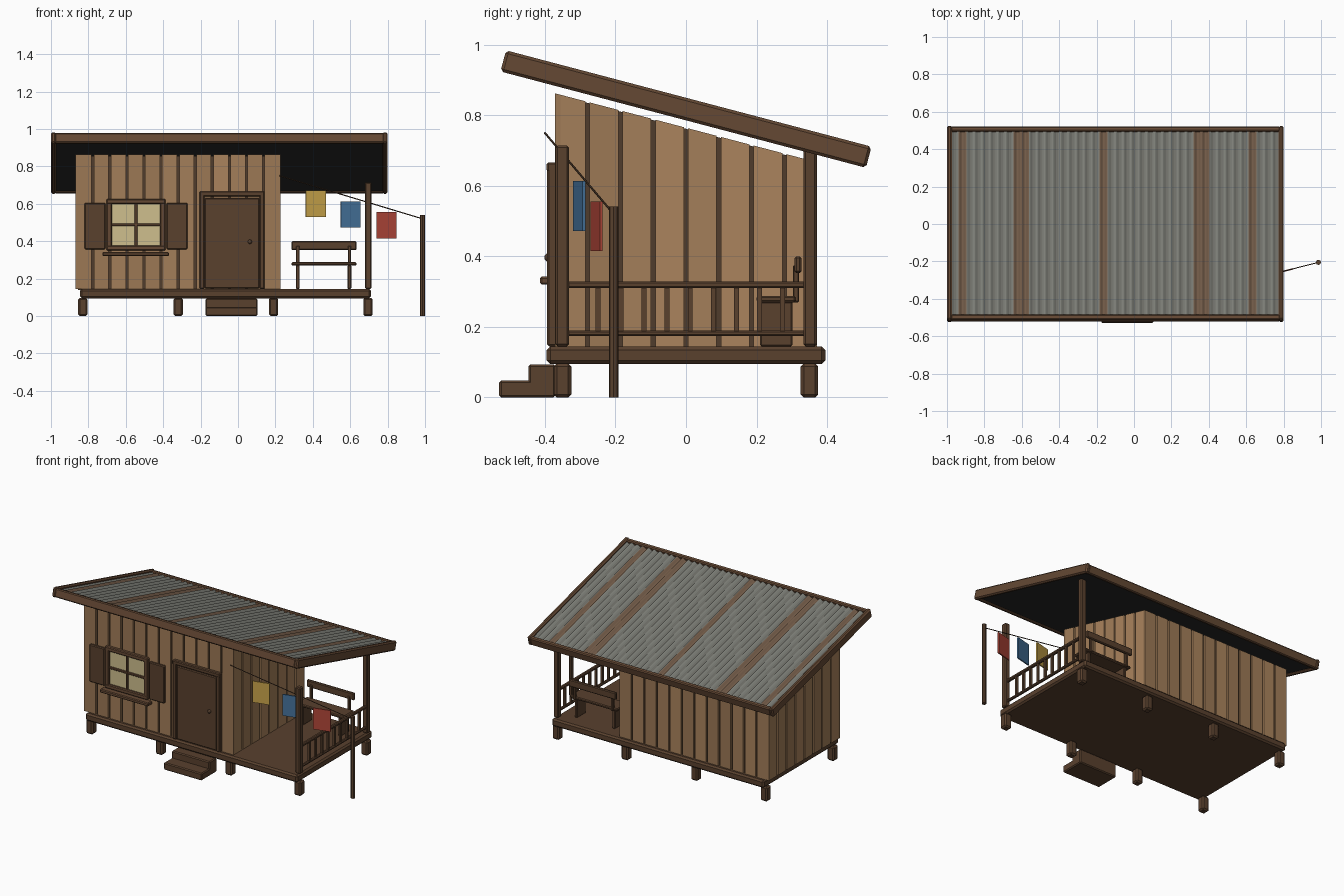
import bpy, bmesh, math, random
from mathutils import Vector, Matrix

if "Cube" in bpy.data.objects:
    bpy.data.objects.remove(bpy.data.objects["Cube"])

random.seed(4)


def mat(name, r, g, b):
    m = bpy.data.materials.new(name)
    m.diffuse_color = (r, g, b, 1)
    m.use_nodes = True
    m.node_tree.nodes["Principled BSDF"].inputs["Base Color"].default_value = m.diffuse_color
    return m


PLANK = [mat("plank_%d" % i, 0.37 * k, 0.21 * k, 0.10 * k) for i, k in enumerate((0.9, 1.0, 1.1))]
DARK = mat("dark_wood", 0.10, 0.052, 0.027)
TRIM = mat("trim_wood", 0.13, 0.066, 0.034)
CORE = mat("wall_gap", 0.08, 0.045, 0.025)
UNDER = mat("roof_underside", 0.025, 0.025, 0.024)
TIN = mat("tin", 0.21, 0.215, 0.19)
TIN2 = mat("dull_tin", 0.16, 0.16, 0.14)
RUST = mat("rust", 0.17, 0.105, 0.065)
GLASS = mat("window_glass", 0.62, 0.52, 0.27)


def finish(bm, name, m, bevel=0):
    bmesh.ops.recalc_face_normals(bm, faces=bm.faces)
    me = bpy.data.meshes.new(name)
    bm.to_mesh(me)
    bm.free()
    ob = bpy.data.objects.new(name, me)
    bpy.context.collection.objects.link(ob)
    for k in (m if isinstance(m, list) else [m]):
        me.materials.append(k)
    if bevel:
        b = ob.modifiers.new("Bevel", 'BEVEL')
        b.width, b.segments = bevel, 1
    return ob


def box(name, x, y, z, m, bevel=0.005, top=None):
    """Box from (min, max) ranges; top(y) gives a sloped top."""
    bm = bmesh.new()
    bmesh.ops.create_cube(bm, size=1)
    for v in bm.verts:
        px, py, pz = (r[1] if c > 0 else r[0] for r, c in zip((x, y, z), v.co))
        v.co = (px, py, top(py) if top and v.co.z > 0 else pz)
    return finish(bm, name, m, bevel)


def rod(name, a, b, r, sides, m):
    a, b = Vector(a), Vector(b)
    bm = bmesh.new()
    bmesh.ops.create_cone(bm, cap_ends=True, segments=sides, radius1=r, radius2=r, depth=(b - a).length)
    rot = (b - a).to_track_quat('Z', 'Y').to_matrix().to_4x4()
    bm.transform(Matrix.Translation((a + b) / 2) @ rot)
    return finish(bm, name, m)


# Floor platform and stilts
box("floor", (-0.845, 0.71), (-0.395, 0.395), (0.095, 0.145), DARK, 0.01)
for x in (-0.83, -0.32, 0.19, 0.695):
    for y in (-0.35, 0.35):
        box("stilt", (x - .025, x + .025), (y - .025, y + .025), (0, 0.097), DARK, 0.009)


# Cabin: dark core clad in vertical planks, top follows the roof slope
def slope(y):
    return 0.765 - 0.263 * y


X0, X1, Y0, Y1, T, G = -0.868, 0.228, -0.372, 0.372, 0.016, 0.006
box("wall_core", (X0 + .012, X1 - .012), (Y0 + .012, Y1 - .012), (0.14, 0), CORE, 0, lambda y: slope(y) - 0.003)
w = (X1 - X0) / 12
for i in range(12):
    a, b = X0 + i * w + (G if i else 0), X0 + (i + 1) * w - (G if i < 11 else 0)
    box("front_plank", (a, b), (Y0, Y0 + T), (0.145, 0), random.choice(PLANK), 0, slope)
    box("back_plank", (a, b), (Y1 - T, Y1), (0.145, 0), random.choice(PLANK), 0, slope)
w = (Y1 - Y0) / 8
for i in range(8):
    a, b = Y0 + i * w + (G if i else T), Y0 + (i + 1) * w - (G if i < 7 else T)
    box("left_plank", (X0, X0 + T), (a, b), (0.145, 0), random.choice(PLANK), 0, slope)
    box("right_plank", (X1 - T, X1), (a, b), (0.145, 0), random.choice(PLANK), 0, slope)

# Door with frame and knob
for x in (-0.206, 0.115):
    box("door_jamb", (x, x + .027), (-0.394, -0.365), (0.145, 0.665), DARK)
box("door_lintel", (-0.206, 0.142), (-0.395, -0.365), (0.64, 0.667), DARK)
box("door", (-0.178, 0.114), (-0.387, -0.365), (0.147, 0.632), DARK)
bm = bmesh.new()
bmesh.ops.create_uvsphere(bm, u_segments=10, v_segments=6, radius=0.012)
bm.transform(Matrix.Translation((0.063, -0.39, 0.397)))
finish(bm, "door_knob", CORE)

# Window, sill and shutters
box("window_glass", (-0.69, -0.40), (-0.378, -0.366), (0.36, 0.615), GLASS, 0)
for x in (-0.703, -0.418):
    box("window_side", (x, x + .03), (-0.393, -0.365), (0.35, 0.626), TRIM)
for z in (0.35, 0.598):
    box("window_rail", (-0.703, -0.388), (-0.394, -0.365), (z, z + .028), TRIM)
box("window_mullion", (-0.553, -0.538), (-0.388, -0.37), (0.36, 0.62), TRIM, 0.003)
box("window_crossbar", (-0.69, -0.40), (-0.387, -0.37), (0.48, 0.495), TRIM, 0.003)
box("window_sill", (-0.725, -0.37), (-0.414, -0.365), (0.32, 0.343), TRIM)
for x in (-0.82, -0.382):
    box("shutter", (x, x + .112), (-0.388, -0.366), (0.357, 0.605), DARK)

# Steps
box("lower_step", (-0.174, 0.104), (-0.53, -0.37), (0, 0.048), DARK, 0.006)
box("upper_step", (-0.174, 0.104), (-0.447, -0.37), (0, 0.094), DARK, 0.006)

# Porch posts and side railing
for y in (-0.351, 0.352):
    box("porch_post", (0.678, 0.714), (y - .019, y + .019), (0.145, 0.715), DARK, 0.006)
box("top_rail", (0.686, 0.708), (-0.34, 0.34), (0.31, 0.329), DARK)
box("bottom_rail", (0.687, 0.707), (-0.34, 0.34), (0.174, 0.19), DARK)
for i in range(9):
    y = -0.25 + i * 0.0655
    box("baluster", (0.69, 0.704), (y - .007, y + .007), (0.185, 0.315), DARK, 0)

# Bench
box("bench_seat", (0.286, 0.634), (0.2, 0.312), (0.27, 0.288), DARK)
for x in (0.32, 0.596):
    box("bench_leg", (x - .01, x + .01), (0.21, 0.302), (0.145, 0.272), DARK, 0.004)
    box("bench_back_support", (x - .009, x + .009), (0.303, 0.32), (0.27, 0.375), DARK, 0.003)
box("bench_backrest", (0.286, 0.634), (0.308, 0.327), (0.353, 0.4), DARK)

# Roof, modelled flat then tilted: deck, fascia boards, corrugated sheet
tilt = Matrix.Translation((-0.1, 0, 0.818)) @ Matrix.Rotation(-math.atan(0.2635), 4, 'X')
L = 0.536
roof = [box("roof_deck", (-0.885, 0.885), (-L + .01, L - .01), (-0.02, 0), UNDER, 0)]
for s in (-1, 1):
    a, b = sorted((s * 0.9, s * 0.873))
    roof.append(box("side_fascia", (a, b), (-L, L), (-0.031, 0.031), TRIM, 0.008))
    a, b = sorted((s * (L - .002), s * (L - .03)))
    roof.append(box("end_fascia", (-0.88, 0.88), (a, b), (-0.029, 0.026), TRIM, 0.006))
bm = bmesh.new()
waves, sub = 42, 6
n = waves * sub
rows = []
for i in range(n + 1):
    x, z = -0.88 + 1.76 * i / n, 0.013 + 0.007 * math.cos(2 * math.pi * i / sub)
    rows.append([bm.verts.new((x, y, z)) for y in (-L + .015, L - .015)])
for i in range(n):
    f = bm.faces.new((rows[i][0], rows[i + 1][0], rows[i + 1][1], rows[i][1]))
    k = i // sub
    f.material_index = 2 if k in (1, 8, 9, 19, 31, 32, 38) else (1 if i % sub in (2, 3) else 0)
    f.smooth = True
roof.append(finish(bm, "corrugated_sheet", [TIN, TIN2, RUST]))
for ob in roof:
    ob.matrix_world = tilt

# Clothesline with pole and hanging cloths
A, B = Vector((0.222, -0.4, 0.75)), Vector((0.986, -0.205, 0.52))
rod("line_pole", (0.986, -0.205, 0), (0.986, -0.205, 0.541), 0.014, 8, DARK)
rod("clothesline", A, B, 0.003, 6, CORE)
ang = math.atan2(B.y - A.y, B.x - A.x)
cloths = ((0.415, "yellow", (0.58, 0.37, 0.07)), (0.602, "blue", (0.06, 0.17, 0.33)), (0.794, "red", (0.43, 0.06, 0.04)))
for x, name, c in cloths:
    p = A.lerp(B, (x - A.x) / (B.x - A.x))
    ob = box(name + "_cloth", (-0.055, 0.055), (-0.004, 0.004), (-0.163, -0.022), mat(name, *c), 0)
    ob.matrix_world = Matrix.Translation(p) @ Matrix.Rotation(ang, 4, 'Z')
